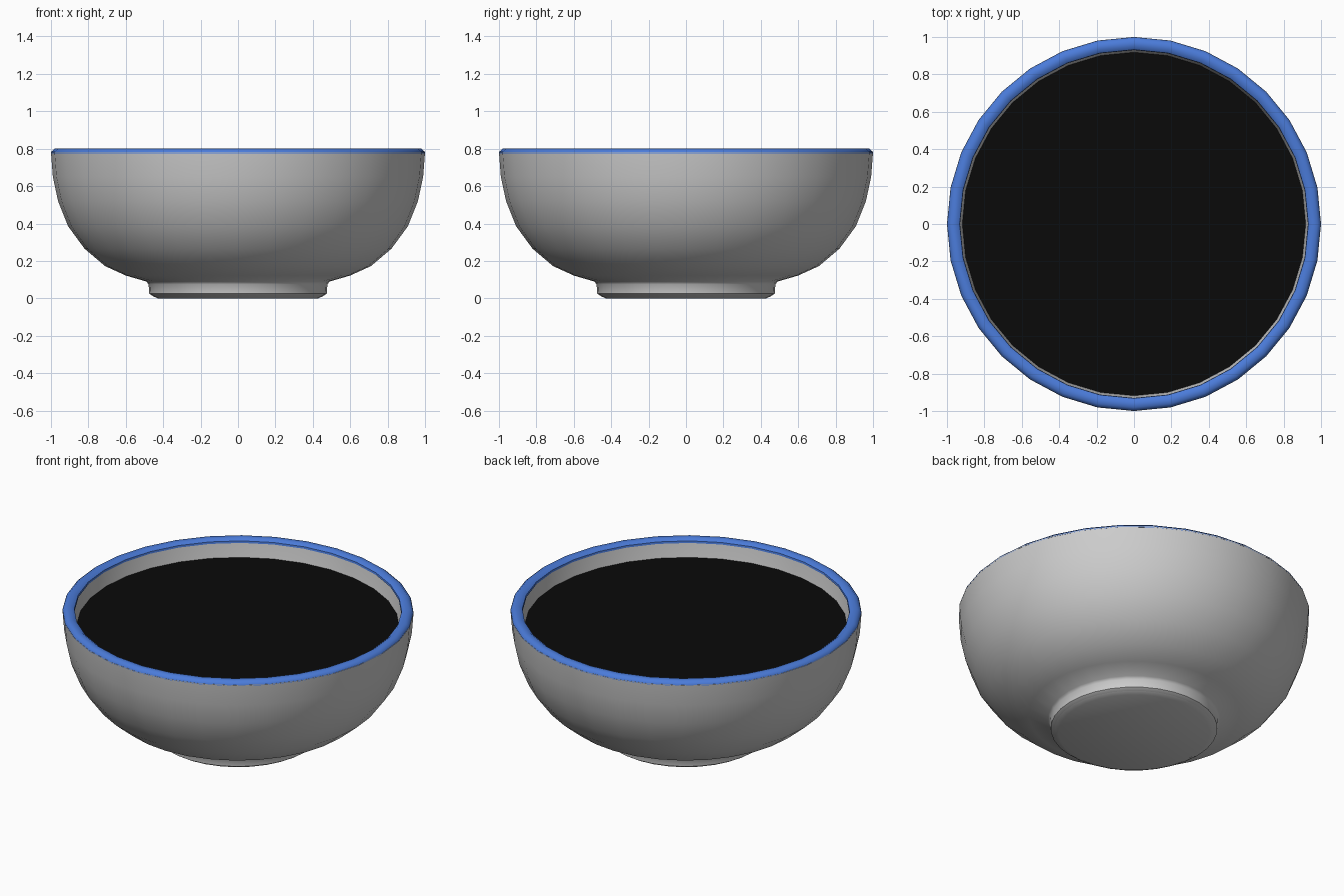
import bpy, bmesh
from math import tau
from mathutils import Vector

if "Cube" in bpy.data.objects:
    bpy.data.objects.remove(bpy.data.objects["Cube"])

SIDES = 32


def lathe(name, profile, color=None, closed=False):
    """Spin an (r, z) profile around z into a smooth-shaded object."""
    bm = bmesh.new()
    verts = [bm.verts.new((r, 0, z)) for r, z in profile]
    edges = [bm.edges.new(p) for p in zip(verts, verts[1:])]
    if closed:
        edges.append(bm.edges.new((verts[-1], verts[0])))
    bmesh.ops.spin(bm, geom=verts + edges, cent=Vector(), axis=(0, 0, 1),
                   angle=tau, steps=SIDES)
    bmesh.ops.remove_doubles(bm, verts=bm.verts, dist=0.0005)
    bmesh.ops.recalc_face_normals(bm, faces=bm.faces)
    mesh = bpy.data.meshes.new(name)
    bm.to_mesh(mesh)
    bm.free()
    obj = bpy.data.objects.new(name, mesh)
    bpy.context.collection.objects.link(obj)
    if color:
        mat = bpy.data.materials.new(name + "_color")
        mat.diffuse_color = color
        mat.use_nodes = True
        mat.node_tree.nodes["Principled BSDF"].inputs["Base Color"].default_value = mat.diffuse_color
        mesh.materials.append(mat)
    bpy.ops.object.select_all(action='DESELECT')
    obj.select_set(True)
    bpy.context.view_layer.objects.active = obj
    bpy.ops.object.shade_smooth_by_angle(angle=0.7)
    return obj


# Bowl: foot and outer wall going up, then the inner wall going down
lathe("bowl", [
    (0, 0.005), (0.40, 0.005), (0.455, 0.012), (0.475, 0.025), (0.478, 0.075),
    (0.49, 0.09), (0.60, 0.122), (0.71, 0.172), (0.82, 0.265), (0.908, 0.385),
    (0.962, 0.52), (0.99, 0.65), (1.0, 0.78),
    (0.935, 0.78), (0.925, 0.72), (0.91, 0.65), (0.885, 0.54), (0.83, 0.41),
    (0.75, 0.30), (0.64, 0.215), (0.50, 0.155), (0, 0.12)])

# Foot ring touching the ground
lathe("foot_base", [(0, 0), (0.43, 0), (0.455, 0.012), (0, 0.012)])

# Painted rim
lathe("rim", [(0.93, 0.775), (1.0, 0.775), (0.998, 0.785), (0.98, 0.8),
              (0.95, 0.8), (0.932, 0.787)], (0.07, 0.2, 0.7, 1), closed=True)

# Dark liquid filling the bowl
lathe("liquid", [(0, 0.69), (0.918, 0.69), (0.90, 0.62), (0, 0.62)],
      (0.003, 0.003, 0.003, 1))
